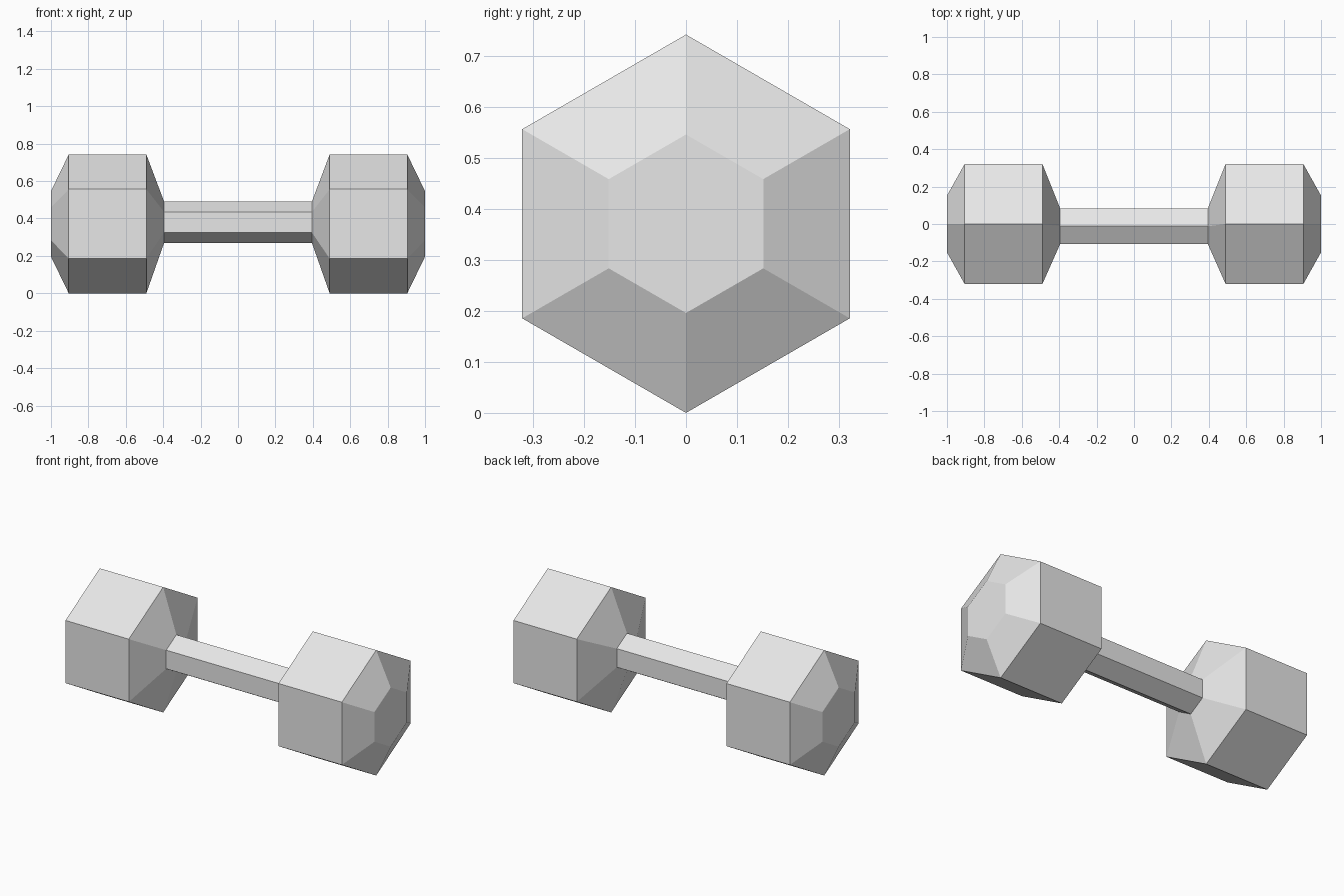
import bpy, bmesh
from math import cos, sin, pi

cube = bpy.data.objects.get("Cube")
if cube:
    bpy.data.objects.remove(cube)

# Single plain grey finish
grey = bpy.data.materials.new("light grey")
grey.use_nodes = True
COLOUR = (0.8, 0.8, 0.8, 1)
grey.diffuse_color = COLOUR
grey.node_tree.nodes["Principled BSDF"].inputs["Base Color"].default_value = COLOUR


def hex_loft(name, rings, cap_last=False):
    """Loft point-up hexagons along x; each ring is (x, y, z, radius)."""
    bm = bmesh.new()
    loops = [[bm.verts.new((x, y + r * sin(i * pi / 3), z + r * cos(i * pi / 3)))
              for i in range(6)] for x, y, z, r in rings]
    for a, b in zip(loops, loops[1:]):
        for i in range(6):
            j = (i + 1) % 6
            bm.faces.new((a[i], a[j], b[j], b[i]))
    if cap_last:
        bm.faces.new(loops[-1])
    bmesh.ops.recalc_face_normals(bm, faces=bm.faces)
    # Make sure the first side wall points away from the axis
    first = next(iter(bm.faces))
    centre = first.calc_center_median()
    y, z = rings[0][1:3]
    if first.normal.y * (centre.y - y) + first.normal.z * (centre.z - z) < 0:
        bmesh.ops.reverse_faces(bm, faces=bm.faces)
    mesh = bpy.data.meshes.new(name)
    bm.to_mesh(mesh)
    bm.free()
    mesh.materials.append(grey)
    obj = bpy.data.objects.new(name, mesh)
    bpy.context.collection.objects.link(obj)
    return obj


# Handle bar, slightly off the axis of the heads
GRIP = (-0.012, 0.38, 0.11)
AXIS = (0, 0.371)
JOIN = 0.395
hex_loft("handle", [(-JOIN, *GRIP), (JOIN, *GRIP)])

# Weight heads: taper out of the handle, straight body, chamfered end
for side, name in ((1, "left_weight"), (-1, "right_weight")):
    hex_loft(name, [(side * JOIN, *GRIP),
                    (side * 0.49, *AXIS, 0.371),
                    (side * 0.905, *AXIS, 0.371),
                    (side * 1.0, *AXIS, 0.175)], cap_last=True)
